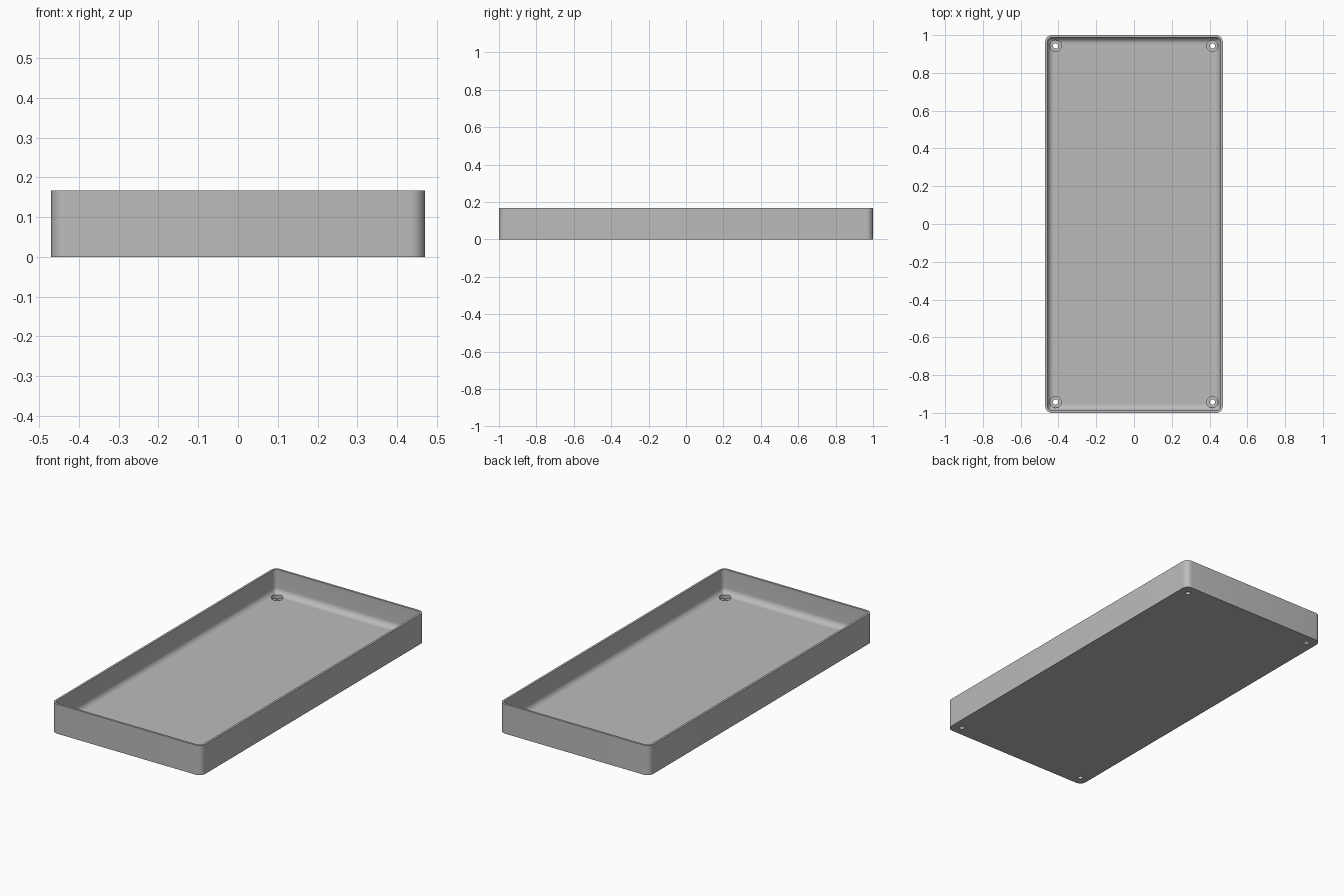
import bpy, bmesh, math

if "Cube" in bpy.data.objects:
    bpy.data.objects.remove(bpy.data.objects["Cube"])

HALF_X, HALF_Y, HEIGHT = 0.47, 1.0, 0.167
CORNER, WALL, FLOOR, FILLET = 0.036, 0.012, 0.03, 0.034

grey = bpy.data.materials.new("plain grey")
grey.use_nodes = True
grey.diffuse_color = (0.5, 0.5, 0.5, 1)
grey.node_tree.nodes["Principled BSDF"].inputs["Base Color"].default_value = (0.5, 0.5, 0.5, 1)


def rounded_rectangle(inset, z, steps=10):
    """Points of a rounded rectangle moved inward by inset."""
    r = max(CORNER - inset, 0.004)
    cx, cy = HALF_X - inset - r, HALF_Y - inset - r
    points = []
    for quarter, (sx, sy) in enumerate([(1, 1), (-1, 1), (-1, -1), (1, -1)]):
        for i in range(steps + 1):
            a = (quarter + i / steps) * math.pi / 2
            points.append((sx * cx + r * math.cos(a), sy * cy + r * math.sin(a), z))
    return points


def loft(name, rings):
    """Closed solid skinned through rings of equal point count."""
    bm = bmesh.new()
    loops = [[bm.verts.new(p) for p in ring] for ring in rings]
    n = len(loops[0])
    for a, b in zip(loops, loops[1:]):
        for i in range(n):
            j = (i + 1) % n
            bm.faces.new((a[i], a[j], b[j], b[i]))
    bm.faces.new(loops[0][::-1])
    bm.faces.new(loops[-1])
    bmesh.ops.recalc_face_normals(bm, faces=bm.faces)
    mesh = bpy.data.meshes.new(name)
    bm.to_mesh(mesh)
    bm.free()
    mesh.materials.append(grey)
    obj = bpy.data.objects.new(name, mesh)
    bpy.context.collection.objects.link(obj)
    return obj


def circle(x, y, r, z, n=32):
    return [(x + r * math.cos(2 * math.pi * i / n),
             y + r * math.sin(2 * math.pi * i / n), z) for i in range(n)]


# Tray: outer wall, rim, inner wall, then a fillet down to the floor
rings = [rounded_rectangle(0, 0), rounded_rectangle(0, HEIGHT),
         rounded_rectangle(WALL, HEIGHT)]
for i in range(9):
    a = i / 8 * math.pi / 2
    rings.append(rounded_rectangle(WALL + FILLET * (1 - math.cos(a)),
                                   FLOOR + FILLET * (1 - math.sin(a))))
tray = loft("tray", rings)

# Counterbored screw hole in each corner
for sx in (-1, 1):
    for sy in (-1, 1):
        x, y = sx * 0.415, sy * 0.943
        cutter = loft("screw_hole_cutter", [
            circle(x, y, 0.014, -0.02), circle(x, y, 0.014, 0.014),
            circle(x, y, 0.03, 0.014), circle(x, y, 0.03, 0.08)])
        cutter.hide_render = True
        cutter.hide_set(True)
        cut = tray.modifiers.new("screw hole", 'BOOLEAN')
        cut.operation = 'DIFFERENCE'
        cut.solver = 'EXACT'
        cut.object = cutter

# Apply the cuts and smooth the rounded faces
bpy.context.view_layer.objects.active = tray
tray.select_set(True)
for modifier in list(tray.modifiers):
    bpy.ops.object.modifier_apply(modifier=modifier.name)
for obj in [o for o in bpy.data.objects if o.name.startswith("screw_hole_cutter")]:
    bpy.data.objects.remove(obj)
bpy.ops.object.shade_smooth_by_angle(angle=math.radians(35))
